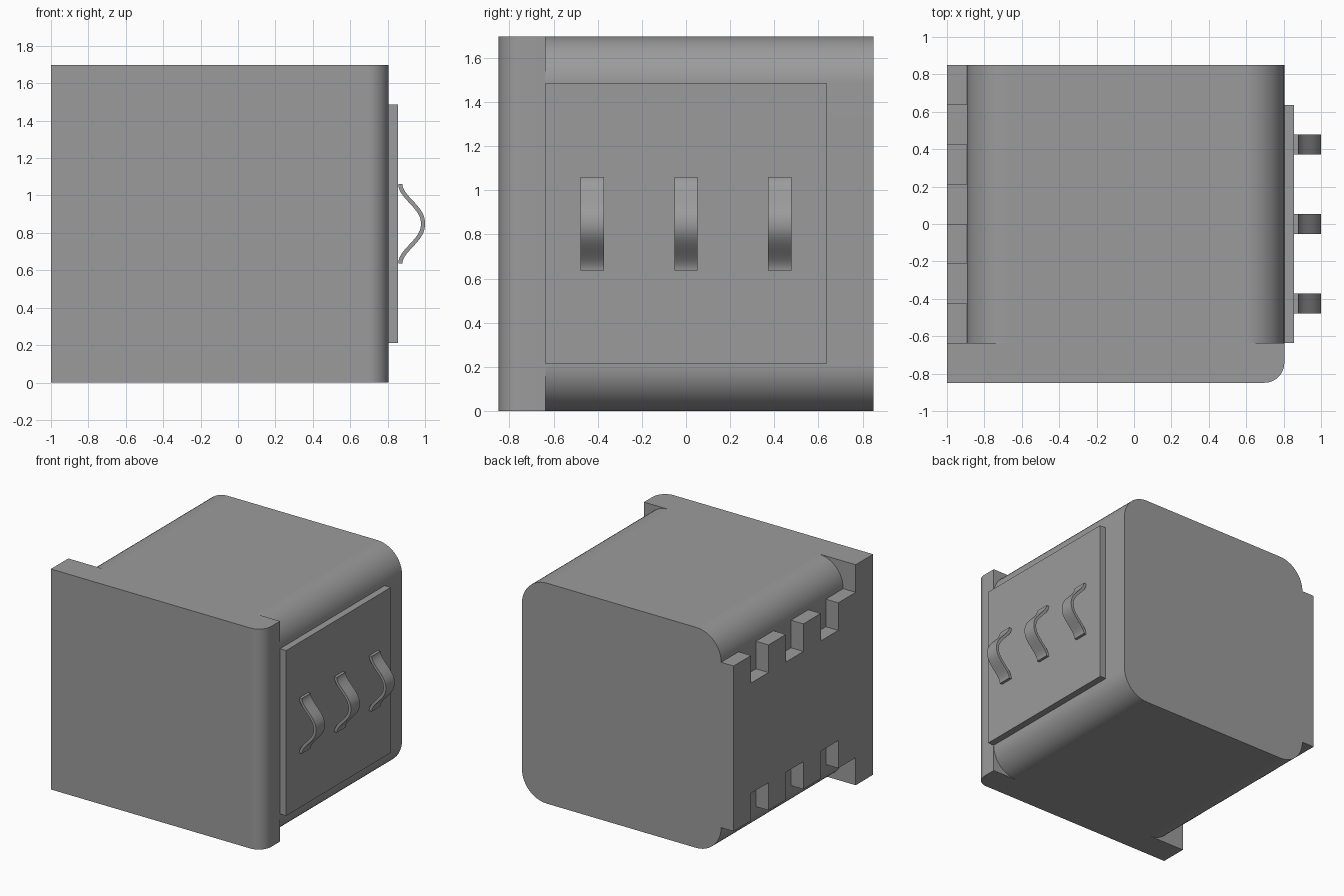
import bpy, bmesh, math
from mathutils import Vector

if "Cube" in bpy.data.objects:
    bpy.data.objects.remove(bpy.data.objects["Cube"])

U = 0.2122            # module: the block is 8 x 8 modules
H = 8 * U
Y = H / 2
XL, XR = -1.0, -1.0 + 8.5 * U

grey = bpy.data.materials.new("dark_grey")
grey.diffuse_color = (0.33, 0.33, 0.33, 1)
grey.use_nodes = True
grey.node_tree.nodes["Principled BSDF"].inputs["Base Color"].default_value = grey.diffuse_color


def extrude(name, pts, vec):
    """Extrude a closed planar outline along a vector."""
    bm = bmesh.new()
    face = bm.faces.new([bm.verts.new(p) for p in pts])
    res = bmesh.ops.extrude_face_region(bm, geom=[face], use_keep_orig=True)
    verts = [g for g in res["geom"] if isinstance(g, bmesh.types.BMVert)]
    bmesh.ops.translate(bm, verts=verts, vec=Vector(vec))
    bmesh.ops.recalc_face_normals(bm, faces=bm.faces[:])
    me = bpy.data.meshes.new(name)
    bm.to_mesh(me)
    bm.free()
    me.materials.append(grey)
    ob = bpy.data.objects.new(name, me)
    bpy.context.collection.objects.link(ob)
    bpy.ops.object.select_all(action='DESELECT')
    ob.select_set(True)
    bpy.context.view_layer.objects.active = ob
    bpy.ops.object.shade_smooth_by_angle(angle=math.radians(30))
    # Keep the large flats evenly shaded beside the rounded edges
    wn = ob.modifiers.new("weighted_normals", 'WEIGHTED_NORMAL')
    wn.keep_sharp = True
    return ob


def arc(cx, cy, r, start, n=12):
    """Quarter circle, counter-clockwise from a start angle in degrees."""
    return [(cx + r * math.cos(math.radians(start + 90 * i / n)),
             cy + r * math.sin(math.radians(start + 90 * i / n)))
            for i in range(n + 1)]


# Main body: rounded square section running front to back
x0 = XL + U / 2
outline = (arc(XR - U, H - U, U, 0) + arc(x0 + U, H - U, U, 90)
           + arc(x0 + U, U, U, 180) + arc(XR - U, U, U, 270))
extrude("body", [(x, -Y + U, z) for x, z in outline], (0, 2 * Y - U, 0))

# Front plate with one rounded vertical edge
r = U / 2
plan = [(XR, -Y + U), (XL, -Y + U), (XL, -Y)] + arc(XR - r, -Y + r, r, 270)
extrude("front_plate", [(x, y, 0) for x, y in plan], (0, 0, H))

# Notched left slab: four teeth and three gaps, top and bottom
top = []
for i in range(7):
    z = H - U if i % 2 == 0 else H - 2 * U
    top += [(Y - i * U, z), (Y - (i + 1) * U, z)]
bottom = [(y, H - z) for y, z in reversed(top)]
extrude("notched_slab", [(XL, y, z) for y, z in top + bottom], (U / 2, 0, 0))

# Raised contact panel on the right
s = 3 * U
extrude("contact_panel",
        [(XR, -s, U), (XR, s, U), (XR, s, H - U), (XR, -s, H - U)],
        (U / 4, 0, 0))

# Bowed spring contacts: a thin strip following a softened cosine wave
xp, th, n = XR + U / 4, 0.022, 28
rise = 1 - th - xp


def wave(t):
    bow = 0.5 + 0.5 * math.cos(math.pi * abs(t) ** 1.12)
    return Vector((xp + th / 2 + rise * bow, H / 2 + t * U))


outer, inner = [], []
for i in range(n + 1):
    t = -1 + 2 * i / n
    d = wave(min(t + 0.01, 1)) - wave(max(t - 0.01, -1))
    nrm = Vector((d.y, -d.x)).normalized() * th / 2
    outer.append(wave(t) + nrm)
    inner.append(wave(t) - nrm)
strip = outer + inner[::-1]
for k, y in enumerate((-2 * U, 0, 2 * U)):
    extrude(f"spring_contact_{k + 1}",
            [(p.x, y - U / 4, p.y) for p in strip], (0, U / 2, 0))
